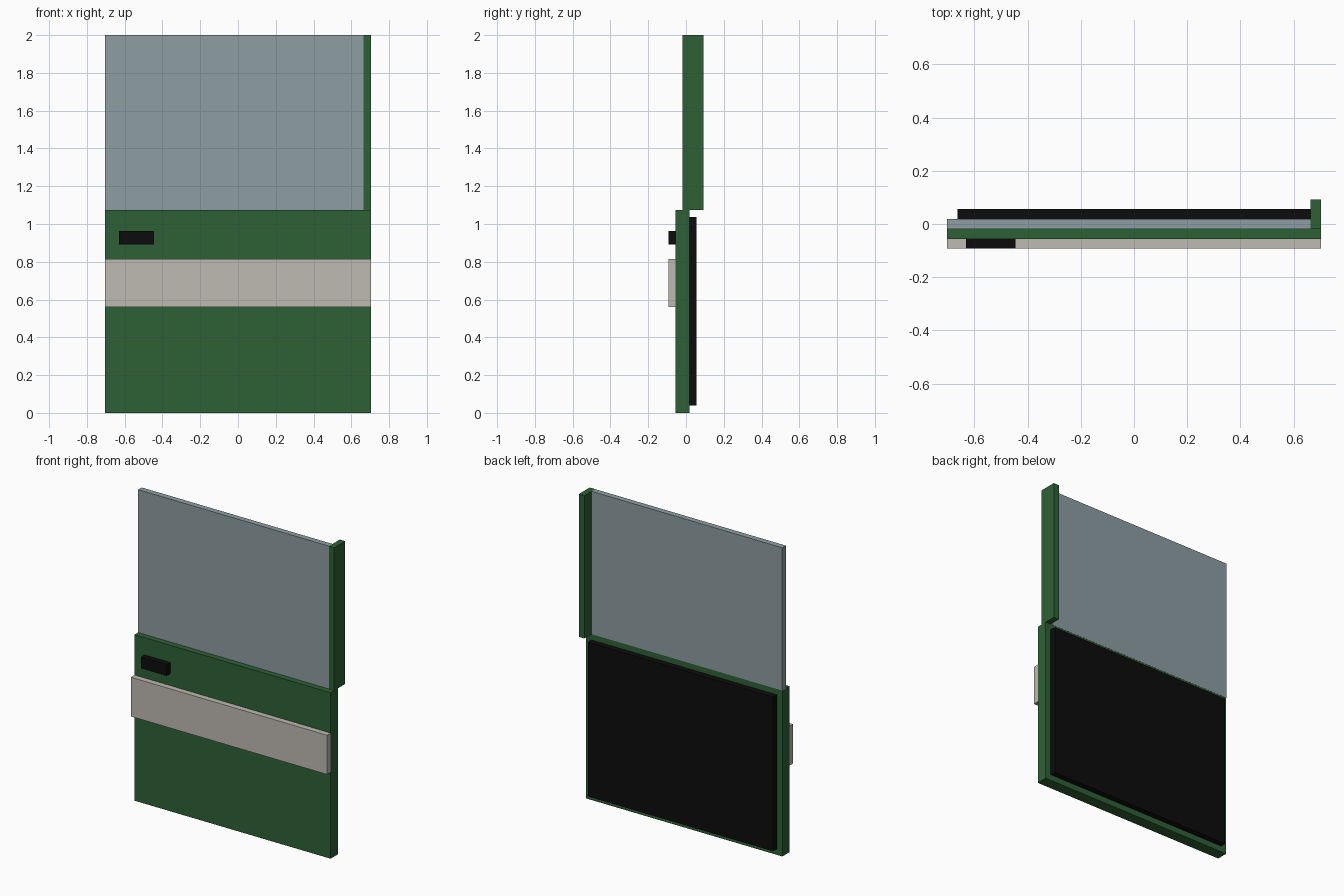
import bpy

if "Cube" in bpy.data.objects:
    bpy.data.objects.remove(bpy.data.objects["Cube"])


def material(name, rgb):
    m = bpy.data.materials.new(name)
    m.diffuse_color = (*rgb, 1.0)
    m.use_nodes = True
    m.node_tree.nodes["Principled BSDF"].inputs["Base Color"].default_value = m.diffuse_color
    return m


GREEN = material("dark green paint", (0.027, 0.120, 0.035))
GLASS = material("grey blue glass", (0.270, 0.342, 0.366))
TRIM = material("warm grey trim", (0.520, 0.495, 0.450))
BLACK = material("black", (0.0037, 0.0037, 0.0037))


def box(name, x, y, z, mat):
    """Box spanning the given (low, high) ranges."""
    spans = (x, y, z)
    bpy.ops.mesh.primitive_cube_add(size=1, location=[(a + b) / 2 for a, b in spans])
    ob = bpy.context.object
    ob.name = name
    ob.scale = [b - a for a, b in spans]
    bpy.ops.object.transform_apply(location=False, rotation=False, scale=True)
    ob.data.materials.append(mat)
    return ob


HALF = 0.703    # half width of the door
FRAME = 0.664   # inner edge of the window frame
SILL = 1.075    # top of the lower panel

# Lower door panel and window above it
box("door_panel", (-HALF, HALF), (-0.056, 0.018), (0, SILL), GREEN)
box("window_glass", (-HALF, FRAME), (-0.018, 0.019), (SILL, 2), GLASS)
box("window_post", (FRAME, HALF), (-0.019, 0.093), (SILL, 2), GREEN)

# Inner lining on the back
box("inner_lining", (-FRAME, FRAME), (0.018, 0.056), (0.038, 1.037), BLACK)

# Outer trim strip and handle on the front
box("trim_strip", (-HALF, HALF), (-0.093, -0.056), (0.56, 0.814), TRIM)
box("door_handle", (-0.631, -0.446), (-0.093, -0.056), (0.891, 0.964), BLACK)
